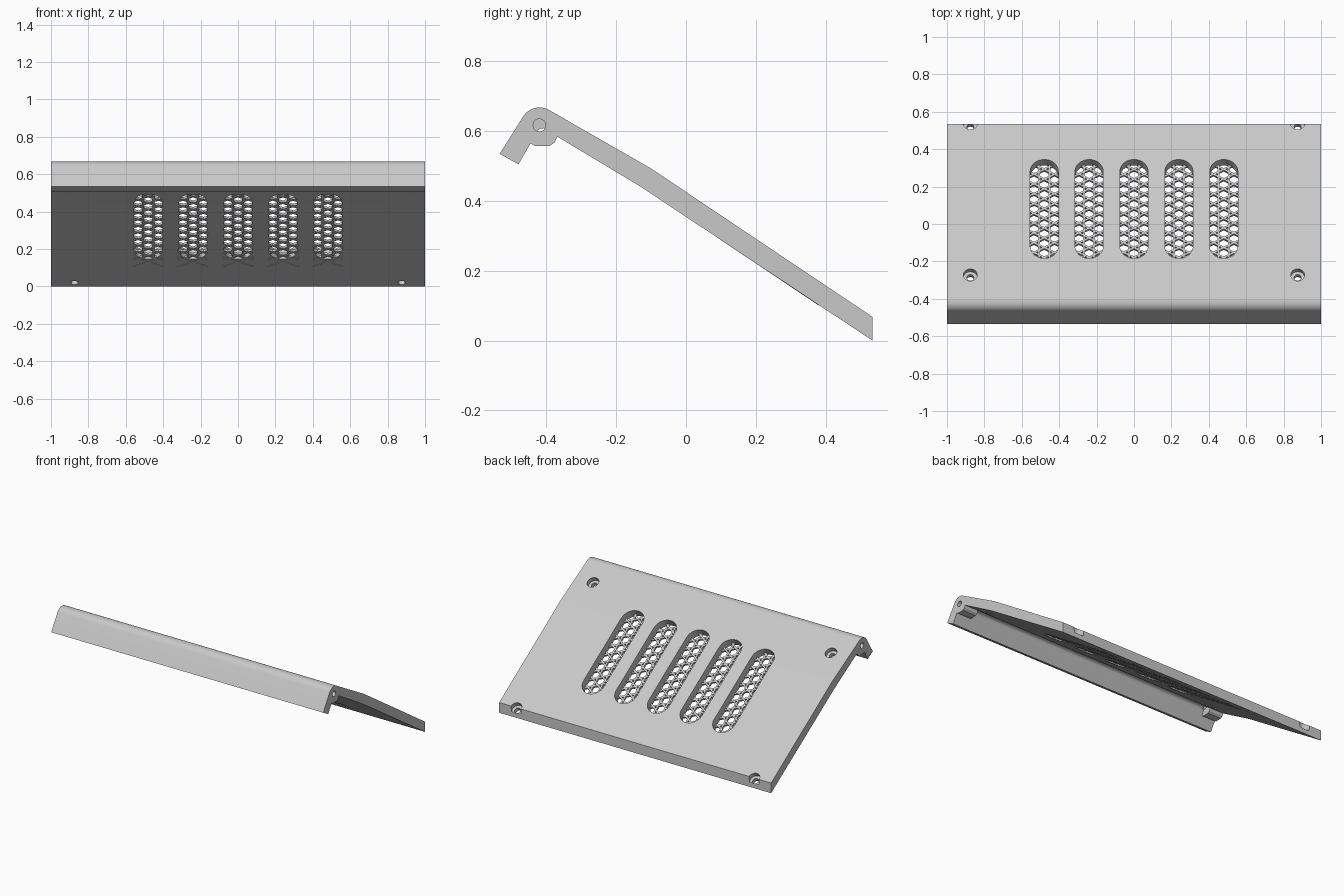
import bpy, bmesh
from math import sin, cos, tan, pi, radians, sqrt
from mathutils import Matrix, Vector

cube = bpy.data.objects.get("Cube")
if cube:
    bpy.data.objects.remove(cube, do_unlink=True)

grey = bpy.data.materials.new("light_grey")
grey.use_nodes = True
grey.diffuse_color = (0.58, 0.58, 0.58, 1)
grey.node_tree.nodes["Principled BSDF"].inputs["Base Color"].default_value = (0.58, 0.58, 0.58, 1)


def add_prism(bm, pts, z0, z1, matrix):
    """Extrude a closed outline from z0 to z1 in the given frame."""
    face = bm.faces.new([bm.verts.new(matrix @ Vector((x, y, z0))) for x, y in pts])
    ext = bmesh.ops.extrude_face_region(bm, geom=[face])["geom"]
    shift = matrix.to_3x3() @ Vector((0, 0, z1 - z0))
    bmesh.ops.translate(bm, vec=shift, verts=[v for v in ext if isinstance(v, bmesh.types.BMVert)])


def make(name, prisms):
    bm = bmesh.new()
    for prism in prisms:
        add_prism(bm, *prism)
    bmesh.ops.recalc_face_normals(bm, faces=bm.faces)
    mesh = bpy.data.meshes.new(name)
    bm.to_mesh(mesh)
    bm.free()
    mesh.materials.append(grey)
    obj = bpy.data.objects.new(name, mesh)
    bpy.context.collection.objects.link(obj)
    return obj


def boolean(obj, other, operation="DIFFERENCE"):
    """Apply a boolean and drop the helper."""
    mod = obj.modifiers.new("bool", "BOOLEAN")
    mod.operation, mod.object, mod.solver = operation, other, "EXACT"
    bpy.context.view_layer.objects.active = obj
    bpy.ops.object.modifier_apply(modifier=mod.name)
    bpy.data.objects.remove(other, do_unlink=True)


def arc(cx, cy, r, a0, a1, n):
    return [(cx + r * cos(radians(a0 + (a1 - a0) * i / n)),
             cy + r * sin(radians(a0 + (a1 - a0) * i / n))) for i in range(n + 1)]


def circle(cx, cy, r, n=32):
    return arc(cx, cy, r, 0, 360, n)[:-1]


# Frames: side profile (y, z) along x, and points on the sloping top
side = Matrix(((0, 0, 1, 0), (1, 0, 0, 0), (0, 1, 0, 0), (0, 0, 0, 1)))
BEND_Y, BEND_Z = -0.10, 0.493
REAR, FRONT = radians(33.8), radians(30)


def on_top(x, y):
    slope = REAR if y > BEND_Y else FRONT
    z = BEND_Z - (y - BEND_Y) * tan(slope)
    return Matrix.Translation((x, y, z)) @ Matrix.Rotation(-slope, 4, "X")


# Cover: sloping plate with a rounded edge and a folded lip
profile = [(0.534, 0), (0.534, 0.068), (BEND_Y, BEND_Z)]
profile += arc(-0.42, 0.613, 0.055, 60, 150, 12)
profile += [(-0.534, 0.535), (-0.48, 0.505), (-0.435, 0.583)]
profile += arc(-0.409, 0.5865, 0.022, 150, 60, 6)
profile += [(-0.37, 0.585), (-0.13, 0.441)]
cover = make("cover_plate", [(profile, -1, 1, side)])

# Pivot bosses inside both ends, with pin holes
boss = [(-0.445, 0.565), (-0.434, 0.558), (-0.39, 0.558), (-0.376, 0.568),
        (-0.366, 0.59), (-0.39, 0.635), (-0.42, 0.645), (-0.455, 0.615)]
boolean(cover, make("end_bosses", [(boss, -1, -0.9, side), (boss, 0.9, 1, side)]), "UNION")
pin = circle(-0.42, 0.617, 0.018)
boolean(cover, make("pin_holes", [(pin, -1.1, -0.89, side), (pin, 0.89, 1.1, side)]))

# Vent slots
SLOT_R, HALF = 0.075, 0.316
slot_frames = [on_top(0.24 * i, 0.0825) for i in range(-2, 3)]
straight = HALF - SLOT_R
stadium = arc(0, straight, SLOT_R, 0, 180, 20) + arc(0, -straight, SLOT_R, 180, 360, 20)
boolean(cover, make("slot_cutter", [(stadium, -0.15, 0.1, f) for f in slot_frames]))

# Counterbored screw holes at the four corners
corners = [on_top(x, y) for x in (-0.875, 0.875) for y in (-0.272, 0.536)]
boolean(cover, make("counterbores", [(circle(0, 0, 0.037), -0.03, 0.05, f) for f in corners]))
boolean(cover, make("screw_holes", [(circle(0, 0, 0.019), -0.1, 0.05, f) for f in corners]))

# Vent grilles: three bar directions forming hexagons and triangles
PITCH, BAR = 0.063, 0.0055
bars = []


def add_bar(frame, x, y, angle, length):
    m = frame @ Matrix.Translation((x, y, 0)) @ Matrix.Rotation(angle, 4, "Z")
    h = length / 2
    bars.append(([(-h, -BAR), (h, -BAR), (h, BAR), (-h, BAR)], -0.059, -0.045, m))


for frame in slot_frames:
    for s in (-1, 1):
        add_bar(frame, s * PITCH * sqrt(3) / 4, 0, pi / 2, 2 * HALF)
        for k in range(-6, 6):
            add_bar(frame, 0, (k + 0.5) * PITCH, s * pi / 6, 0.19)
make("vent_grilles", bars)

# Smooth the rounded surfaces, keep edges crisp
bpy.ops.object.select_all(action="DESELECT")
cover.select_set(True)
bpy.context.view_layer.objects.active = cover
bpy.ops.object.shade_smooth_by_angle(angle=radians(25))
